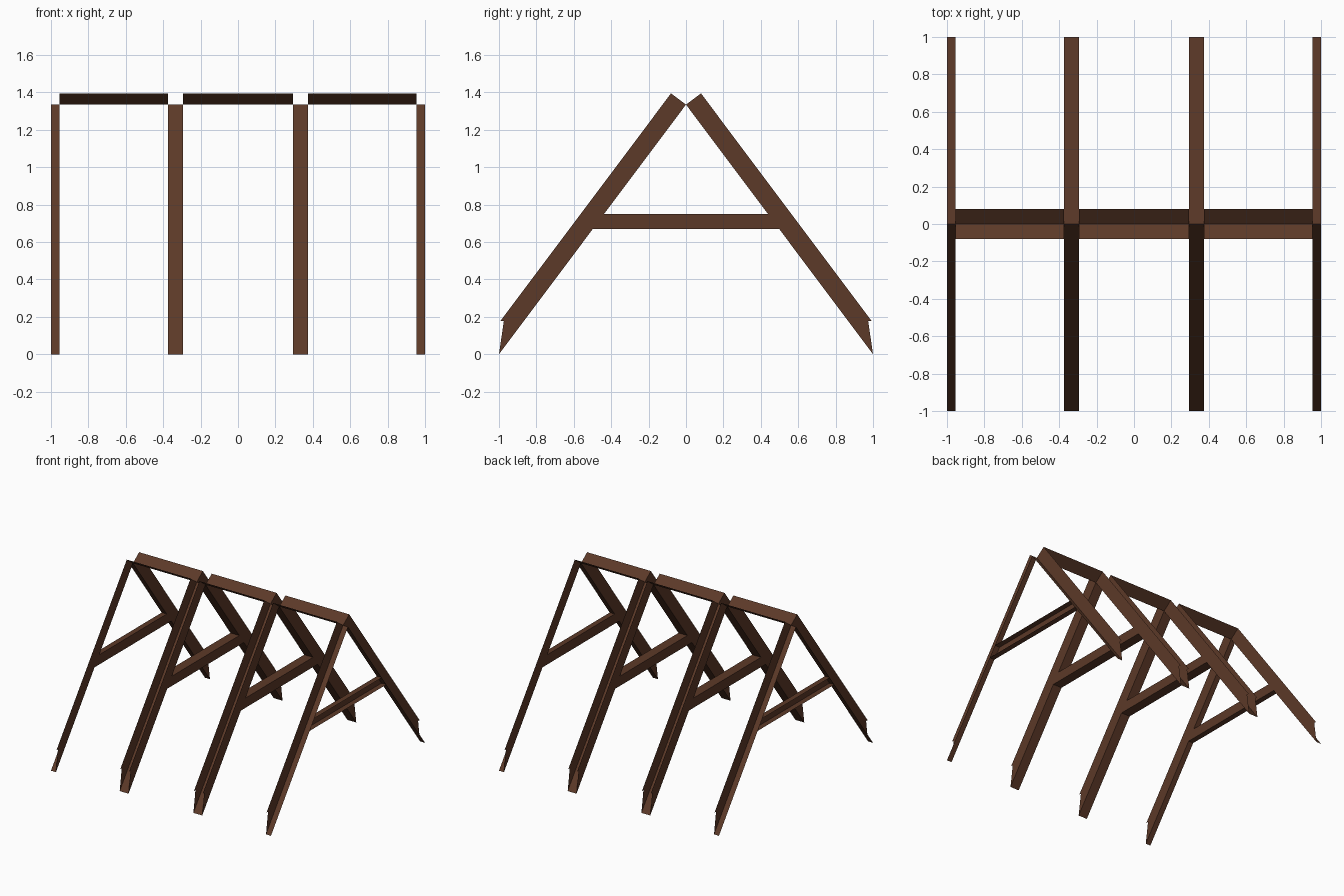
import bpy
import bmesh

cube = bpy.data.objects.get("Cube")
if cube:
    bpy.data.objects.remove(cube)

wood = bpy.data.materials.new("dark brown wood")
brown = (0.107, 0.041, 0.021, 1)
wood.diffuse_color = brown
wood.use_nodes = True
wood.node_tree.nodes["Principled BSDF"].inputs["Base Color"].default_value = brown

APEX = 1.335


def slope_y(z):
    """Distance from the middle plane to the rafter underside at height z."""
    return 1 - z / APEX


def sheet(bm, path, x0, x1, inside):
    """Sweep a (y, z) path along x, facing away from the (y, z) point inside."""
    for (ya, za), (yb, zb) in zip(path, path[1:]):
        face = bm.faces.new([bm.verts.new(p) for p in
                             ((x0, ya, za), (x1, ya, za), (x1, yb, zb), (x0, yb, zb))])
        face.normal_update()
        c = face.calc_center_median()
        n = face.normal
        if n.y * (c.y - inside[0]) + n.z * (c.z - inside[1]) < 0:
            face.normal_flip()


def plate(bm, outline, x, facing):
    """Flat side of a timber at x, facing along +x or -x."""
    face = bm.faces.new([bm.verts.new((x, y, z)) for y, z in outline])
    face.normal_update()
    if face.normal.x * facing < 0:
        face.normal_flip()


def finish(bm, name):
    bmesh.ops.remove_doubles(bm, verts=bm.verts, dist=0.0005)
    mesh = bpy.data.meshes.new(name)
    bm.to_mesh(mesh)
    bm.free()
    mesh.materials.append(wood)
    bpy.context.collection.objects.link(bpy.data.objects.new(name, mesh))


def rafter(name, x0, x1, sides, s):
    """Open-topped rafter: underside board and upright sides, notched at the foot."""
    bm = bmesh.new()
    sheet(bm, [(s, 0), (0, APEX)], x0, x1, (s, APEX))
    outline = [(s, 0), (0, APEX), (s * 0.08, APEX + 0.06),
               (s * 0.993, 0.177), (s * 0.974, 0.177)]
    for x, facing in sides:
        plate(bm, outline, x, facing)
    finish(bm, name)


def collar(name, x0, x1, sides):
    """Level tie between a pair of rafters."""
    bm = bmesh.new()
    low, high = 0.67, 0.75
    a, b = slope_y(low), slope_y(high)
    middle = (0, (low + high) / 2)
    sheet(bm, [(-a, low), (a, low)], x0, x1, middle)
    sheet(bm, [(-b, high), (b, high)], x0, x1, middle)
    for x, facing in sides:
        plate(bm, [(-a, low), (a, low), (b, high), (-b, high)], x, facing)
    finish(bm, name)


# Four frames: the outer ones are half timbers, open on their outer side
frames = [
    ("right_end", -1, -0.955, [(-0.955, 1)]),
    ("right_middle", -0.375, -0.295, [(-0.375, -1), (-0.295, 1)]),
    ("left_middle", 0.295, 0.375, [(0.295, -1), (0.375, 1)]),
    ("left_end", 0.955, 1, [(0.955, -1)]),
]
for label, x0, x1, sides in frames:
    rafter(label + "_front_rafter", x0, x1, sides, -1)
    rafter(label + "_back_rafter", x0, x1, sides, 1)
    collar(label + "_collar_tie", x0, x1, sides)

# Ridge boards: a shallow V spanning each bay between frames
for i, (near, far) in enumerate(zip(frames, frames[1:])):
    bm = bmesh.new()
    sheet(bm, [(-0.08, APEX + 0.06), (0, APEX), (0.08, APEX + 0.06)],
          near[2], far[1], (0, APEX + 0.5))
    finish(bm, f"ridge_board_{i + 1}")
